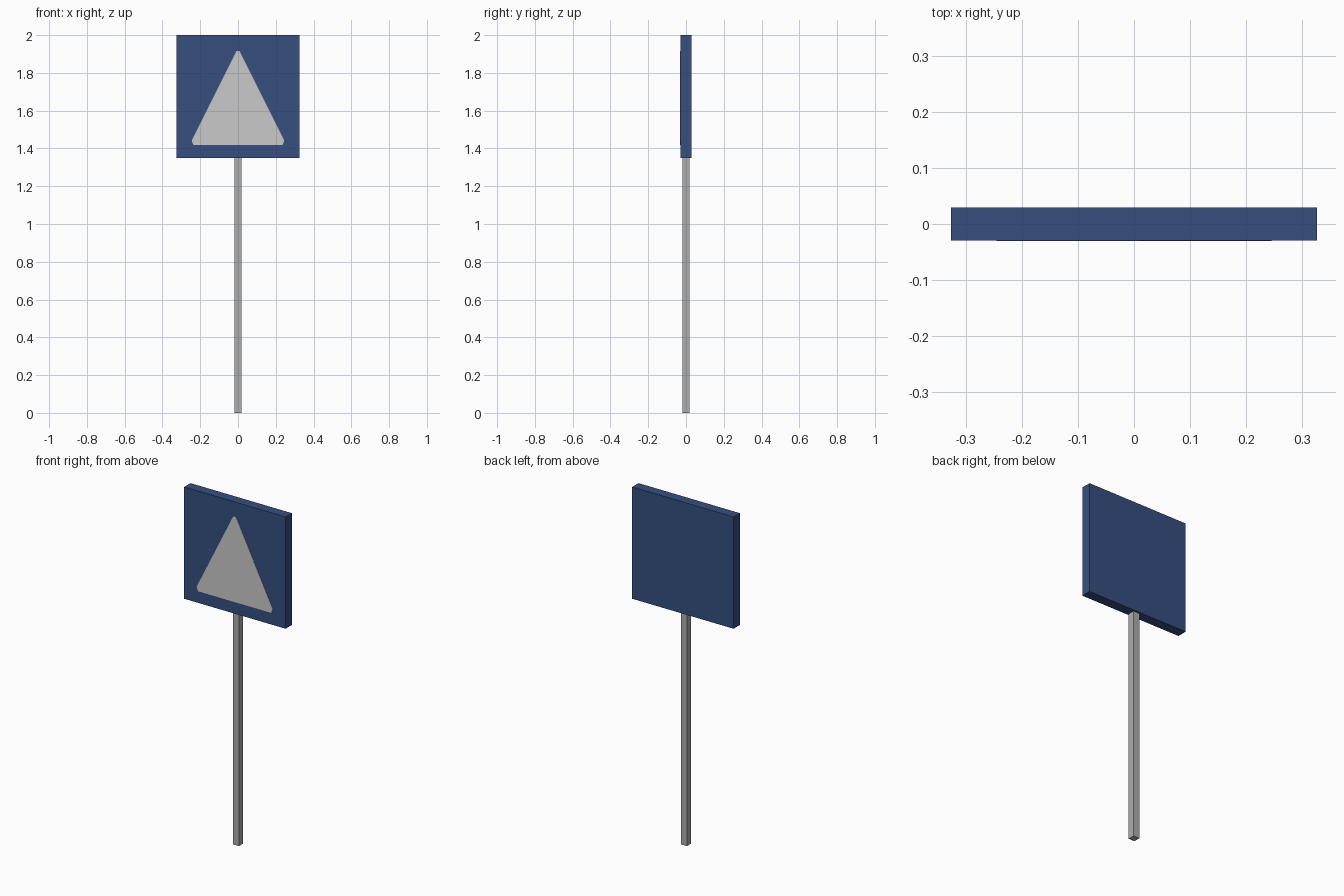
import bpy, bmesh
from mathutils import Vector

if "Cube" in bpy.data.objects:
    bpy.data.objects.remove(bpy.data.objects["Cube"])


def material(name, rgb):
    """Flat colour given as sRGB 0-255, stored as linear."""
    m = bpy.data.materials.new(name)
    lin = [((c / 255 + 0.055) / 1.055) ** 2.4 for c in rgb]
    m.diffuse_color = (*lin, 1)
    m.use_nodes = True
    m.node_tree.nodes["Principled BSDF"].inputs["Base Color"].default_value = m.diffuse_color
    return m


def prism(name, outline, y0, y1, mat):
    """Extrude an (x, z) outline from y0 back to y1."""
    bm = bmesh.new()
    face = bm.faces.new([bm.verts.new((x, y0, z)) for x, z in outline])
    ext = bmesh.ops.extrude_face_region(bm, geom=[face])
    moved = [g for g in ext["geom"] if isinstance(g, bmesh.types.BMVert)]
    bmesh.ops.translate(bm, verts=moved, vec=Vector((0, y1 - y0, 0)))
    bmesh.ops.recalc_face_normals(bm, faces=bm.faces)
    mesh = bpy.data.meshes.new(name)
    bm.to_mesh(mesh)
    bm.free()
    mesh.materials.append(mat)
    ob = bpy.data.objects.new(name, mesh)
    bpy.context.collection.objects.link(ob)
    return ob


def rect(half, z0, z1):
    return [(-half, z0), (half, z0), (half, z1), (-half, z1)]


blue = material("sign_blue", (54, 78, 128))
pale = material("symbol_pale_grey", (202, 202, 202))
grey = material("post_grey", (174, 174, 174))

# Square post
prism("post", rect(0.0195, 0, 1.35), -0.0195, 0.0195, grey)

# Square sign panel
prism("sign_panel", rect(0.326, 1.35, 2.0), -0.029, 0.029, blue)

# Triangle with clipped corners, a thin plate on the front
right = [(0.236, 1.418), (0.245, 1.442), (0.009, 1.915)]
left = [(-x, z) for x, z in reversed(right)]
prism("triangle_symbol", right + left, -0.0305, -0.029, pale)
